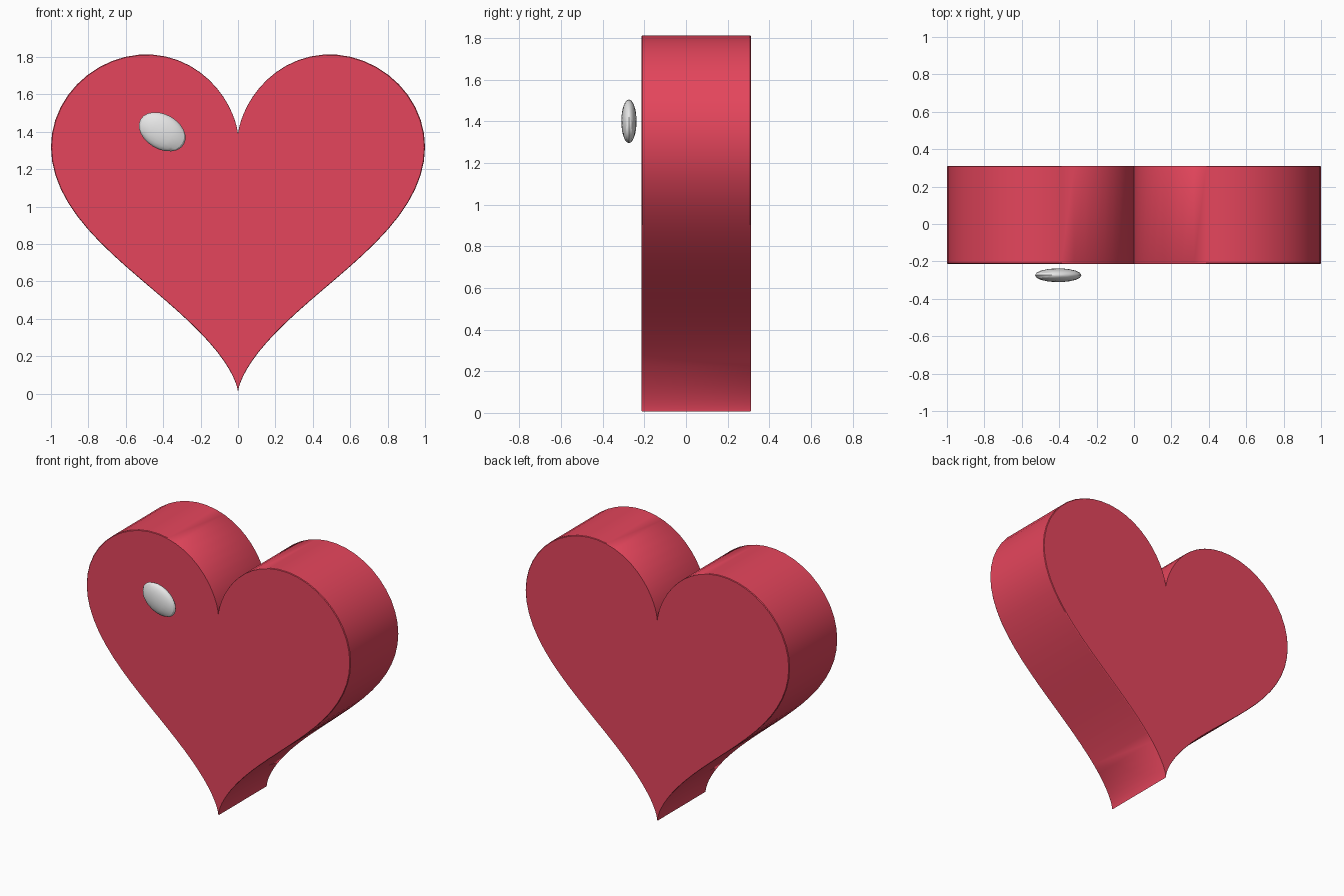
import bpy, bmesh, math

if "Cube" in bpy.data.objects:
    bpy.data.objects.remove(bpy.data.objects["Cube"])

def material(name, rgb):
    m = bpy.data.materials.new(name)
    m.diffuse_color = (*rgb, 1)
    m.use_nodes = True
    m.node_tree.nodes["Principled BSDF"].inputs["Base Color"].default_value = m.diffuse_color
    return m

def smooth(ob, angle):
    bpy.ops.object.select_all(action='DESELECT')
    ob.select_set(True)
    bpy.context.view_layer.objects.active = ob
    bpy.ops.object.shade_smooth_by_angle(angle=math.radians(angle))

red = material("heart red", (0.78, 0.06, 0.107))
white = material("highlight white", (0.85, 0.85, 0.85))

# Heart body: classic heart curve, extruded along y with a tiny chamfer at both rims
N = 100
outline = []
for i in range(N):
    t = 2 * math.pi * i / N
    x = 16 * math.sin(t) ** 3
    z = 13 * math.cos(t) - 5 * math.cos(2 * t) - 2 * math.cos(3 * t) - math.cos(4 * t)
    outline.append((x / 16, (z + 17) / 16 + 0.006))

bm = bmesh.new()
MID = 1.0
rings = []
for y, s in ((-0.213, 0.996), (-0.209, 1), (0.307, 1), (0.311, 0.996)):
    rings.append([bm.verts.new((x * s, y, MID + (z - MID) * s)) for x, z in outline])
for a, b in zip(rings, rings[1:]):
    for i in range(N):
        j = (i + 1) % N
        bm.faces.new((a[i], a[j], b[j], b[i]))
bm.faces.new(rings[0])
bm.faces.new(rings[-1])
bmesh.ops.recalc_face_normals(bm, faces=bm.faces)
mesh = bpy.data.meshes.new("heart_body")
bm.to_mesh(mesh)
bm.free()
heart = bpy.data.objects.new("heart_body", mesh)
bpy.context.collection.objects.link(heart)
mesh.materials.append(red)
smooth(heart, 30)

# Highlight: flattened, tilted ellipsoid floating in front of the left lobe
bpy.ops.mesh.primitive_uv_sphere_add(segments=16, ring_count=12, radius=1,
                                     location=(-0.405, -0.274, 1.40),
                                     rotation=(0, math.radians(30), 0))
shine = bpy.context.object
shine.name = "highlight"
shine.scale = (0.134, 0.037, 0.093)
bpy.ops.object.transform_apply(location=False, rotation=False, scale=True)
shine.data.materials.append(white)
smooth(shine, 30)
